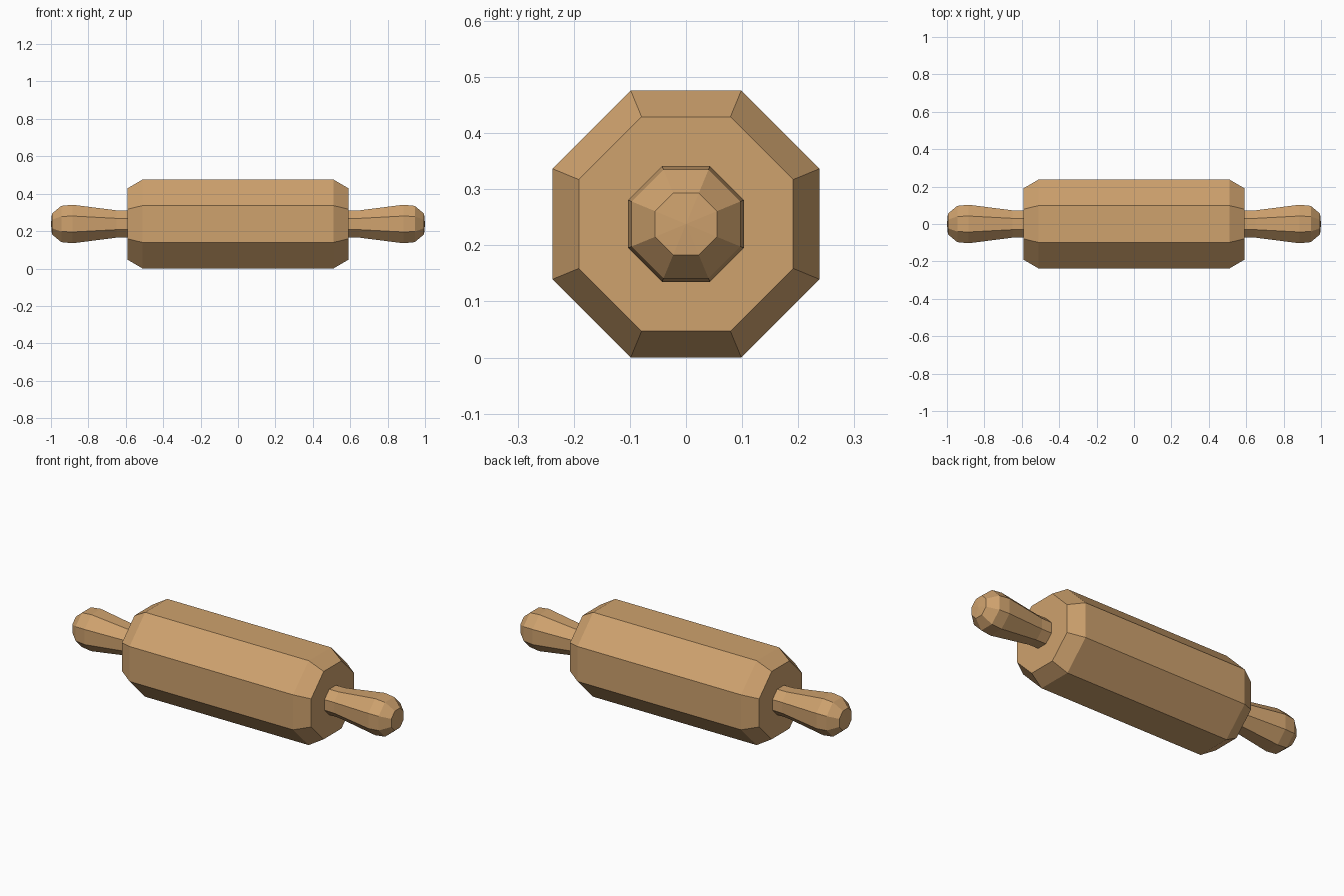
import bpy
import bmesh
from math import cos, sin, pi

SIDES = 8
AXIS_Z = 0.238

cube = bpy.data.objects.get("Cube")
if cube:
    bpy.data.objects.remove(cube, do_unlink=True)

wood = bpy.data.materials.new("light_wood")
wood.use_nodes = True
colour = (0.62, 0.36, 0.155, 1)
wood.diffuse_color = colour
wood.node_tree.nodes["Principled BSDF"].inputs["Base Color"].default_value = colour


def turned_part(name, profile, tip_start=None, tip_end=None):
    """Octagonal turning along x; profile is (x, distance from axis to flat)."""
    bm = bmesh.new()
    rings = []
    for x, flat in profile:
        r = flat / cos(pi / SIDES)
        angles = [(i + 0.5) * 2 * pi / SIDES for i in range(SIDES)]
        rings.append([bm.verts.new((x, r * cos(a), r * sin(a))) for a in angles])
    for a, b in zip(rings, rings[1:]):
        for i in range(SIDES):
            j = (i + 1) % SIDES
            bm.faces.new((a[i], a[j], b[j], b[i]))
    # Close each end with a flat cap or a shallow fan
    for ring, tip in ((rings[0], tip_start), (rings[-1], tip_end)):
        if tip is None:
            bm.faces.new(ring)
        else:
            centre = bm.verts.new((tip, 0, 0))
            for i in range(SIDES):
                bm.faces.new((ring[i], ring[(i + 1) % SIDES], centre))
    bmesh.ops.recalc_face_normals(bm, faces=bm.faces)
    mesh = bpy.data.meshes.new(name)
    bm.to_mesh(mesh)
    bm.free()
    mesh.materials.append(wood)
    obj = bpy.data.objects.new(name, mesh)
    obj.location.z = AXIS_Z
    bpy.context.collection.objects.link(obj)
    return obj


# Roller barrel with chamfered ends
barrel = [(-0.59, 0.191), (-0.51, 0.238), (0.51, 0.238), (0.59, 0.191)]
turned_part("roller_barrel", barrel)

# Grips: narrow neck swelling to a rounded knob
grip = [(0.57, 0.072), (0.65, 0.073), (0.885, 0.103), (0.945, 0.097), (0.995, 0.055)]
for side, s in (("left", 1), ("right", -1)):
    turned_part(side + "_handle", [(s * x, d) for x, d in grip], tip_end=s)
